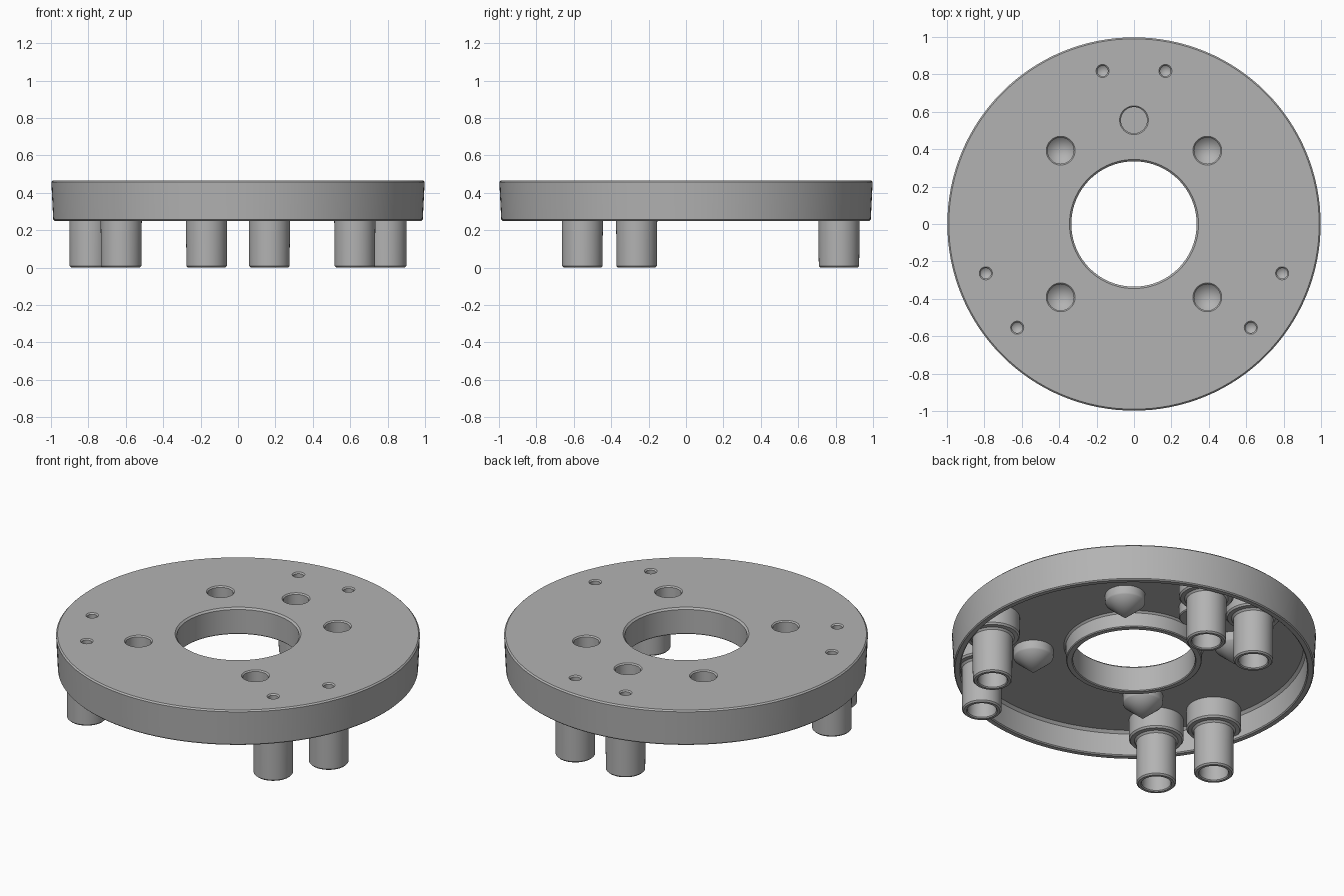
import bpy, bmesh
from math import cos, sin, tau, radians

if "Cube" in bpy.data.objects:
    bpy.data.objects.remove(bpy.data.objects["Cube"], do_unlink=True)

grey = bpy.data.materials.new("plain grey")
grey.use_nodes = True
colour = (0.45, 0.45, 0.45, 1)
grey.diffuse_color = colour
grey.node_tree.nodes["Principled BSDF"].inputs["Base Color"].default_value = colour

TOP, UNDER, RIM = 0.465, 0.40, 0.25


def lathe(name, profile, x=0, y=0, steps=48, closed=False):
    """Turn an (r, z) profile around a vertical axis at x, y."""
    bm = bmesh.new()
    rings = []
    for r, z in profile:
        if r == 0:
            rings.append([bm.verts.new((x, y, z))] * steps)
        else:
            rings.append([bm.verts.new((x + r * cos(tau * i / steps),
                                        y + r * sin(tau * i / steps), z))
                          for i in range(steps)])
    pairs = list(zip(rings, rings[1:]))
    if closed:
        pairs.append((rings[-1], rings[0]))
    for a, b in pairs:
        for i in range(steps):
            j = (i + 1) % steps
            corners = list(dict.fromkeys((a[i], a[j], b[j], b[i])))
            bm.faces.new(corners)
    bmesh.ops.recalc_face_normals(bm, faces=bm.faces)
    mesh = bpy.data.meshes.new(name)
    bm.to_mesh(mesh)
    bm.free()
    mesh.materials.append(grey)
    ob = bpy.data.objects.new(name, mesh)
    bpy.context.collection.objects.link(ob)
    return ob


def smooth(ob):
    bpy.ops.object.select_all(action='DESELECT')
    ob.select_set(True)
    bpy.context.view_layer.objects.active = ob
    bpy.ops.object.shade_smooth_by_angle(angle=radians(30))


# Hollow disc with an outer rim and a centre hub
disc = lathe("disc", [
    (0.345, TOP), (0.99, TOP), (0.998, TOP - 0.008), (0.988, RIM + 0.006), (0.982, RIM),
    (0.956, RIM), (0.95, RIM + 0.006), (0.945, UNDER - 0.015), (0.93, UNDER),
    (0.385, UNDER), (0.375, UNDER - 0.01), (0.372, 0.31), (0.367, 0.305),
    (0.34, 0.305), (0.335, 0.31), (0.335, TOP - 0.01)], steps=128, closed=True)

# Hole positions
cone_spots = [(sx * 0.392, sy * 0.392) for sx in (-1, 1) for sy in (-1, 1)]
flat_spot = (0, 0.555)
peg_spots = [(0.835 * cos(radians(a + d)), 0.835 * sin(radians(a + d)))
             for a in (90, 210, 330) for d in (-11.6, 11.6)]

# Chamfered cutters for the holes in the top plate
cutters = []
for radius, spots in ((0.07, cone_spots + [flat_spot]), (0.028, peg_spots)):
    for x, y in spots:
        lip = radius + 0.007
        cutters.append(lathe("hole_cutter", [
            (0, 0.33), (radius, 0.33), (radius, TOP - 0.007),
            (lip, TOP), (lip, TOP + 0.05), (0, TOP + 0.05)], x, y))
for cutter in cutters:
    cut = disc.modifiers.new("hole", 'BOOLEAN')
    cut.operation = 'DIFFERENCE'
    cut.solver = 'EXACT'
    cut.object = cutter
bpy.context.view_layer.objects.active = disc
for name in [m.name for m in disc.modifiers]:
    bpy.ops.object.modifier_apply(modifier=name)
for cutter in cutters:
    bpy.data.objects.remove(cutter, do_unlink=True)
smooth(disc)

# Pointed pockets under the four large holes
for x, y in cone_spots:
    smooth(lathe("cone_pocket", [
        (0, 0.31), (0.07, 0.375), (0.07, UNDER), (0.11, UNDER),
        (0.11, 0.355), (0.106, 0.347), (0, 0.255)], x, y))

# Flat pocket under the fifth large hole
smooth(lathe("flat_pocket", [
    (0, 0.37), (0.07, 0.37), (0.07, UNDER), (0.11, UNDER),
    (0.11, 0.335), (0.105, 0.33), (0, 0.33)], *flat_spot))

# Six stepped pegs, drilled from above and below
for x, y in peg_spots:
    smooth(lathe("peg", [
        (0, 0.355), (0.028, 0.375), (0.028, UNDER), (0.15, UNDER),
        (0.15, 0.285), (0.142, 0.275), (0.12, 0.272), (0.11, 0.262),
        (0.108, 0.008), (0.1, 0), (0.085, 0), (0.08, 0.006),
        (0.076, 0.12), (0, 0.16)], x, y))
